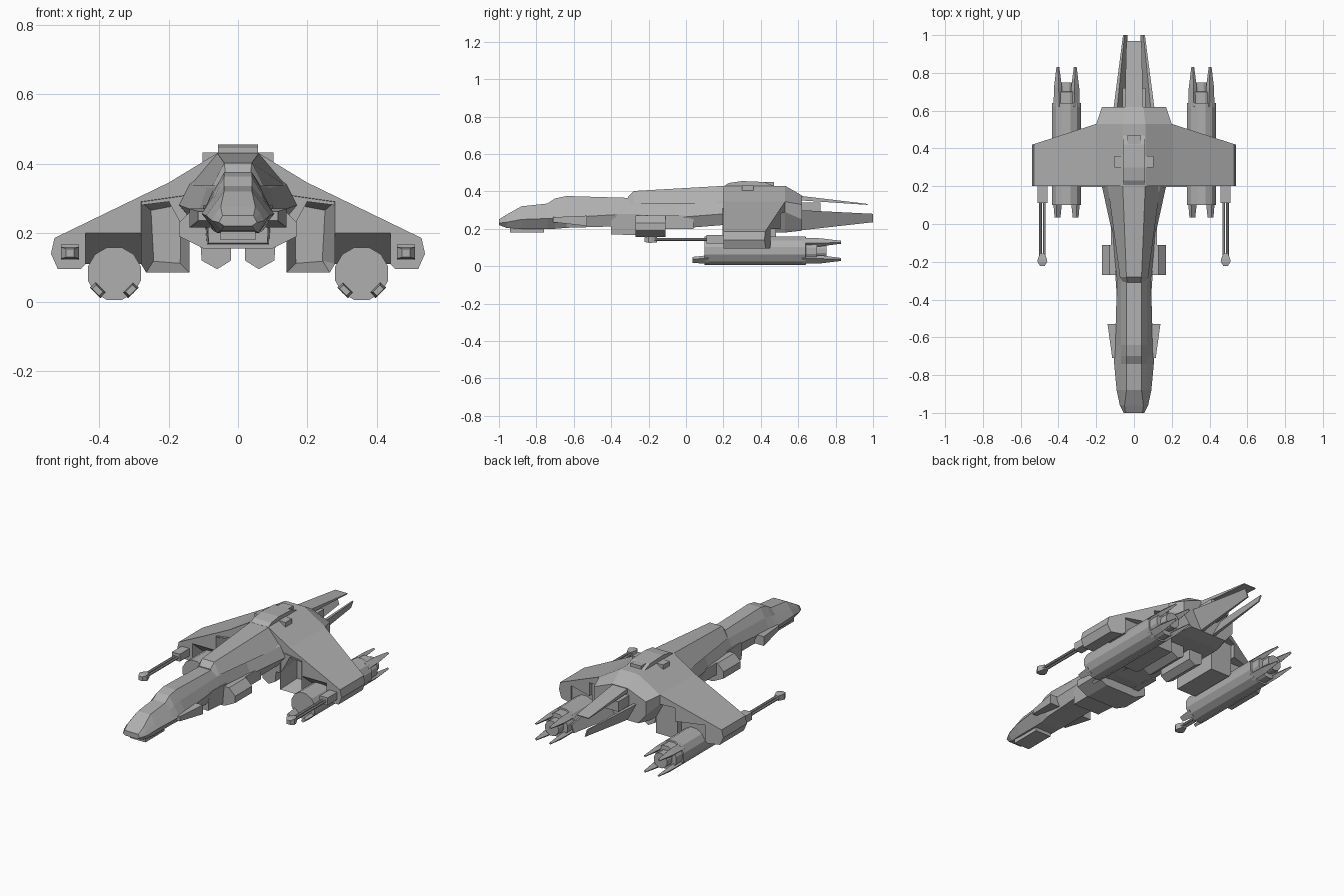
import bpy, bmesh, math
from mathutils import Vector

cube = bpy.data.objects.get("Cube")
if cube:
    bpy.data.objects.remove(cube, do_unlink=True)

hull = bpy.data.materials.new("hull_grey")
hull.use_nodes = True
GREY = (0.43, 0.43, 0.43, 1)
hull.diffuse_color = GREY
hull.node_tree.nodes["Principled BSDF"].inputs["Base Color"].default_value = GREY


def loft(name, rings, mirror=False, recess=None):
    """Skin equal-sized rings of (x, y, z); optionally mirror and sink the first cap."""
    bm = bmesh.new()
    loops = [[bm.verts.new(p) for p in ring] for ring in rings]
    n = len(loops[0])
    for a, b in zip(loops, loops[1:]):
        for i in range(n):
            j = (i + 1) % n
            bm.faces.new((a[i], a[j], b[j], b[i]))
    front = bm.faces.new(loops[0])
    bm.faces.new(loops[-1])
    bmesh.ops.recalc_face_normals(bm, faces=bm.faces)
    if recess:
        inset, depth = recess
        bmesh.ops.inset_region(bm, faces=[front], thickness=inset)
        bmesh.ops.translate(bm, verts=front.verts, vec=(0, depth, 0))
    mesh = bpy.data.meshes.new(name)
    bm.to_mesh(mesh)
    bm.free()
    mesh.materials.append(hull)
    obj = bpy.data.objects.new(name, mesh)
    bpy.context.scene.collection.objects.link(obj)
    if mirror:
        obj.modifiers.new("both_sides", "MIRROR").use_axis[0] = True
    return obj


def at(y, profile):
    """Place an (x, z) profile at depth y."""
    return [(x, y, z) for x, z in profile]


def whole(half):
    """Complete a right-hand half profile across the centre."""
    return half + [(-x, z) for x, z in reversed(half)]


def rect(x0, x1, z0, z1):
    return [(x0, z0), (x1, z0), (x1, z1), (x0, z1)]


def box(name, x0, x1, y0, y1, z0, z1, mirror=False):
    return loft(name, [at(y0, rect(x0, x1, z0, z1)), at(y1, rect(x0, x1, z0, z1))], mirror)


def slab(name, x0, x1, profile, mirror=False):
    """Extrude a (y, z) side profile across x."""
    return loft(name, [[(x, y, z) for y, z in profile] for x in (x0, x1)], mirror)


def circle(cx, cz, r, n):
    return [(cx + r * math.cos(math.tau * (i + 0.5) / n),
             cz + r * math.sin(math.tau * (i + 0.5) / n)) for i in range(n)]


# Fuselage: y, then top, shoulder, widest and bottom points of each half section
SECTIONS = [
    (-1.0, [(.045, .25), (.05, .24), (.055, .23), (.04, .22)]),
    (-.96, [(.05, .275), (.065, .255), (.075, .235), (.05, .205)]),
    (-.88, [(.04, .32), (.07, .28), (.092, .25), (.06, .20)]),
    (-.74, [(.04, .335), (.07, .30), (.105, .255), (.06, .20)]),
    (-.70, [(.04, .362), (.07, .31), (.105, .255), (.06, .20)]),
    (-.64, [(.04, .375), (.07, .32), (.10, .26), (.07, .205)]),
    (-.30, [(.04, .365), (.07, .33), (.09, .28), (.08, .215)]),
    (-.05, [(.05, .37), (.09, .33), (.115, .26), (.10, .20)]),
    (.20, [(.06, .40), (.14, .34), (.17, .28), (.12, .22)]),
]
loft("fuselage", [at(y, whole(half)) for y, half in SECTIONS])
loft("dorsal_spine", [
    at(-.31, whole([(.036, .37), (.06, .335)])),
    at(-.28, whole([(.04, .402), (.075, .335)])),
    at(.21, whole([(.06, .43), (.14, .335)]))])
box("nose_underplate", -.05, .05, -.94, -.76, .18, .21)
loft("cheek_fin", [at(-.71, rect(.08, .115, .235, .262)),
                   at(-.53, rect(.08, .14, .215, .27))], mirror=True)

# Belly equipment
loft("belly_block", [at(-.40, whole([(.09, .28), (.085, .17)])),
                     at(-.25, whole([(.10, .28), (.09, .165)]))])
LUG = whole([(.13, .27), (.17, .23), (.17, .19), (.10, .155)])
loft("side_lugs", [at(-.27, LUG), at(-.11, LUG)])
box("flank_panel", .08, .122, -.11, .04, .20, .27, mirror=True)
POD = [(.02, .19), (.02, .12), (.06, .095), (.105, .12), (.11, .19)]
loft("belly_pod", [at(.20, POD), at(.44, POD)], mirror=True)

# Centre section and dorsal hump
CENTRE = whole([(.06, .43), (.20, .345), (.20, .29), (.14, .18)])
loft("centre_section", [at(.20, CENTRE), at(.53, CENTRE),
                        at(.62, whole([(.05, .378), (.17, .33), (.17, .25), (.12, .19)]))])
slab("dorsal_hump", -.058, .058, [(.19, .38), (.19, .42), (.23, .445), (.30, .455),
                                  (.42, .45), (.54, .40), (.54, .37)])
box("hump_side_block", .05, .102, .30, .36, .38, .432, mirror=True)
box("hump_panel", -.035, .035, .42, .47, .40, .449)

# Wings with swept trailing edge
WING = [(.20, .345), (.53, .185), (.54, .14), (.52, .095), (.455, .095),
        (.44, .11), (.44, .20), (.28, .20), (.28, .28), (.20, .29)]
loft("wing", [at(.20, WING),
              [(x, .53 - .324 * (x - .2), z) for x, z in WING]], mirror=True)
STRUT = [(.14, .085), (.265, .085), (.28, .11), (.28, .29), (.14, .31)]
loft("intake_strut", [at(.195, STRUT), at(.48, STRUT)], mirror=True, recess=(.038, .12))
slab("engine_pylon", .28, .44, [(.20, .21), (.20, .20), (.31, .11), (.44, .11), (.44, .21)],
     mirror=True)

# Engines
EX, EZ = .357, .082
loft("engine", [at(y, circle(EX, EZ, r, 12)) for y, r in (
    (.10, .079), (.64, .079), (.641, .07), (.70, .07), (.701, .045), (.75, .045))], mirror=True)


def prong(name, degrees, ends):
    """Tapered blade standing around the engine axis."""
    a = math.radians(degrees)
    out = Vector((math.cos(a), 0, math.sin(a)))
    side = Vector((-out.z, 0, out.x))
    rings = []
    for y, inner, outer, half in ends:
        mid = Vector((EX, y, EZ))
        rings.append([mid + out * r + side * s for r, s in
                      ((inner, -half), (outer, -half), (outer, half), (inner, half))])
    loft(name, rings, mirror=True)


for deg in (45, 135, 225, 315):
    prong("exhaust_prong", deg, [(.62, .05, .077, .02), (.72, .052, .077, .018),
                                 (.83, .06, .07, .006)])
for deg in (225, 315):
    prong("intake_prong", deg, [(.035, .06, .076, .014), (.12, .055, .078, .022)])

# Wing-tip cannons
GX, GZ = .485, .142
box("cannon_mount", GX - .026, GX + .026, .11, .21, GZ - .02, GZ + .024, mirror=True)
for dx in (-.01, .01):
    loft("cannon_barrel", [at(y, circle(GX + dx, GZ, .008, 8)) for y in (-.18, .12)], mirror=True)
loft("cannon_muzzle", [at(y, rect(GX - w, GX + w, GZ - h, GZ + h)) for y, w, h in (
    (-.222, .012, .012), (-.20, .026, .017), (-.185, .024, .017), (-.155, .012, .014))], mirror=True)

# Tail: block, upper plank and a pair of outward-leaning blades
box("tail_block", -.06, .06, .58, .72, .28, .34)
loft("tail_plank", [at(.56, rect(-.05, .05, .355, .382)), at(.97, rect(-.04, .04, .328, .333))])
loft("tail_blade", [at(.60, [(.03, .19), (.05, .19), (.11, .30), (.09, .30)]),
                    at(1.0, [(.035, .235), (.042, .235), (.058, .28), (.05, .28)])], mirror=True)
